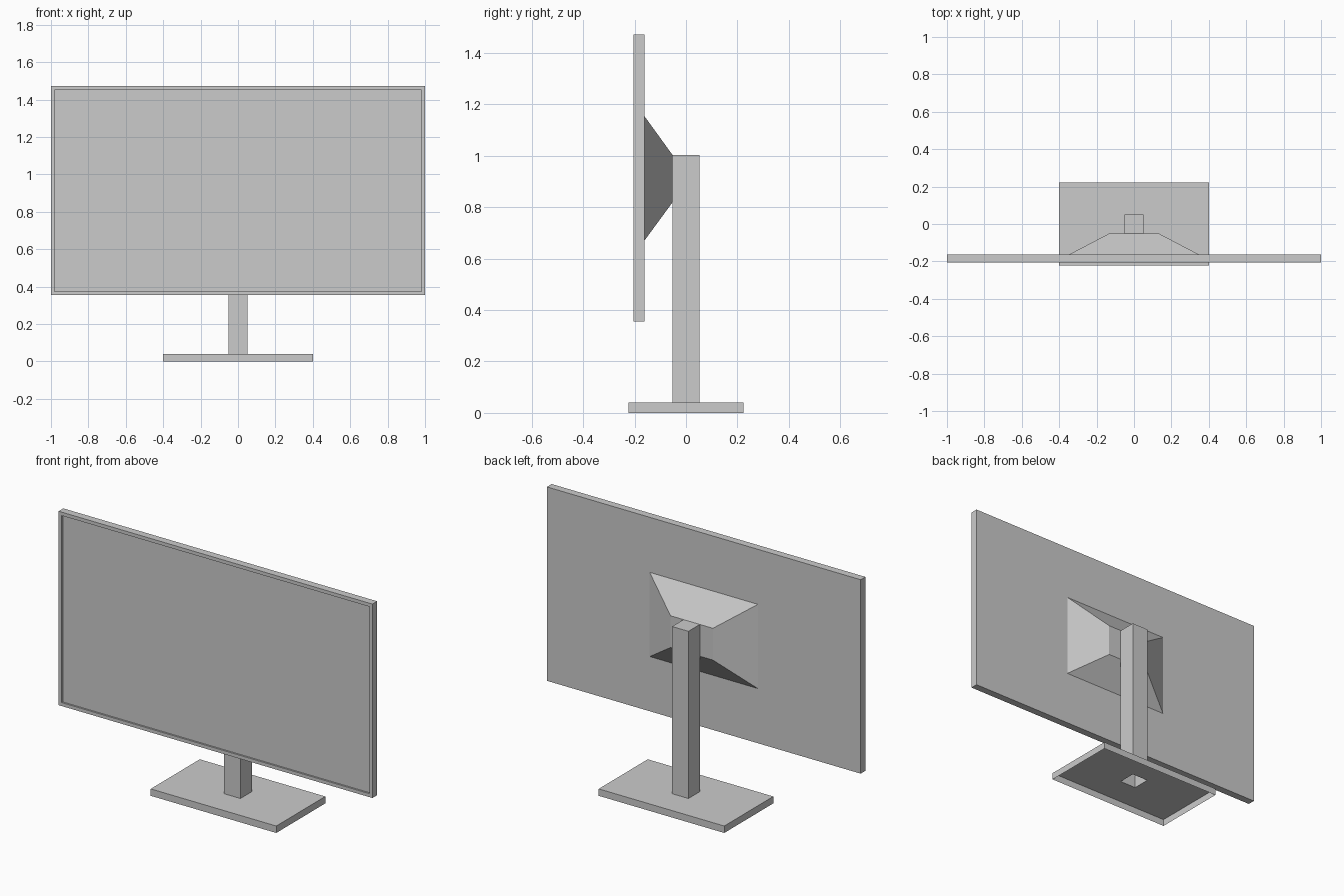
import bpy, bmesh

if "Cube" in bpy.data.objects:
    bpy.data.objects.remove(bpy.data.objects["Cube"])


def loft(name, axis, rings, cap_start, cap_end):
    """Skin rectangles (half_x, low, high, position) stacked along axis 'Y' or 'Z'."""
    bm = bmesh.new()
    loops = []
    for hx, lo, hi, pos in rings:
        corners = [(-hx, lo), (hx, lo), (hx, hi), (-hx, hi)]
        if axis == 'Z':
            pts = [(x, v, pos) for x, v in corners]
        else:
            # reversed so that the winding faces outwards along +y
            pts = [(x, pos, v) for x, v in reversed(corners)]
        loops.append([bm.verts.new(p) for p in pts])
    for a, b in zip(loops, loops[1:]):
        for i in range(4):
            j = (i + 1) % 4
            bm.faces.new((a[i], a[j], b[j], b[i]))
    if cap_start:
        bm.faces.new(loops[0][::-1])
    if cap_end:
        bm.faces.new(loops[-1])
    mesh = bpy.data.meshes.new(name)
    bm.to_mesh(mesh)
    bm.free()
    obj = bpy.data.objects.new(name, mesh)
    bpy.context.collection.objects.link(obj)
    return obj


COL = 0.052          # half width of the column
BACK = -0.162        # rear plane of the screen
FRONT = -0.205       # front plane of the screen
BEZEL = 0.02
LOW, HIGH = 0.355, 1.472

# Foot plate: hollow underneath, with the column opening in its top
loft("foot_plate", 'Z', [
    (0.4, -0.223, 0.223, 0.0),
    (0.4, -0.223, 0.223, 0.04),
    (COL, -COL, COL, 0.04),
], False, False)

# Column: open at the bottom, closed on top
loft("column", 'Z', [
    (COL, -COL, COL, 0.04),
    (COL, -COL, COL, 1.003),
], False, True)

# Tapered mount between screen and column
loft("tapered_mount", 'Y', [
    (0.345, 0.67, 1.155, BACK),
    (0.135, 0.82, 1.003, -COL),
], False, True)

# Screen: slab with a thin bezel around a recessed display
inner = (1 - BEZEL, LOW + BEZEL, HIGH - BEZEL)
loft("screen", 'Y', [
    (*inner, FRONT + 0.01),
    (*inner, FRONT),
    (1.0, LOW, HIGH, FRONT),
    (1.0, LOW, HIGH, BACK),
], True, True)
